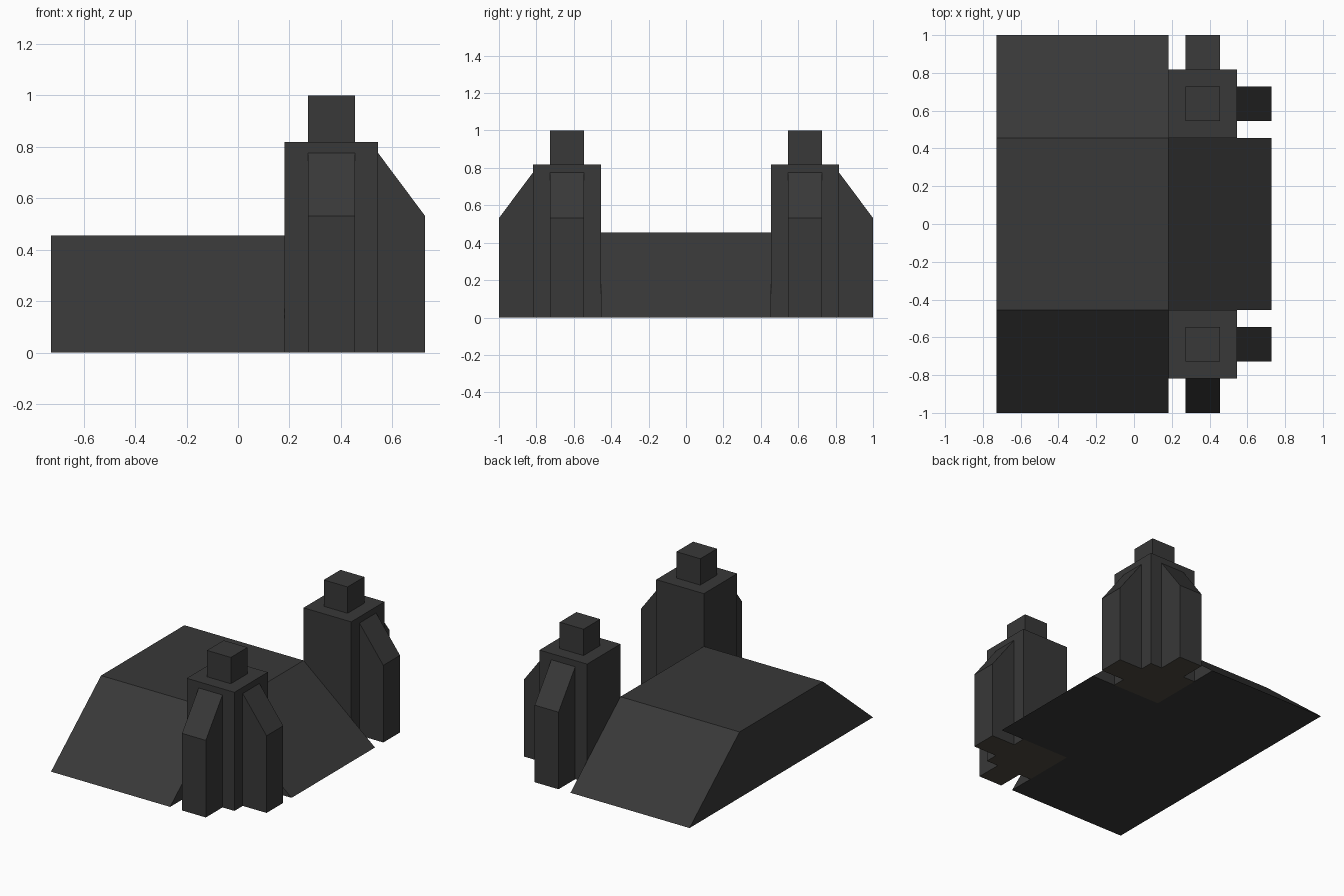
import bpy, bmesh

if "Cube" in bpy.data.objects:
    bpy.data.objects.remove(bpy.data.objects["Cube"])

U = 1 / 11  # modelling grid


def material(name, rgb):
    m = bpy.data.materials.new(name)
    m.diffuse_color = (*rgb, 1)
    m.use_nodes = True
    m.node_tree.nodes["Principled BSDF"].inputs["Base Color"].default_value = m.diffuse_color
    return m


stone = material("charcoal stone", (0.04, 0.04, 0.04))
base = material("brown underside", (0.075, 0.066, 0.05))


def build(name, bm, underside=False):
    bmesh.ops.recalc_face_normals(bm, faces=bm.faces)
    me = bpy.data.meshes.new(name)
    bm.to_mesh(me)
    bm.free()
    me.materials.append(stone)
    me.materials.append(base)
    for p in me.polygons:
        p.material_index = int(underside and p.normal.z < -0.9)
    ob = bpy.data.objects.new(name, me)
    bpy.context.collection.objects.link(ob)


def prism(name, profile, place, a, b, underside=False):
    """Extrude a profile of (u, z) from a to b; place maps (u, w, z) to xyz."""
    bm = bmesh.new()
    ends = [[bm.verts.new([c * U for c in place(u, w, z)]) for u, z in profile] for w in (a, b)]
    for loop in ends:
        bm.faces.new(loop)
    n = len(profile)
    for i in range(n):
        j = (i + 1) % n
        bm.faces.new((ends[0][i], ends[0][j], ends[1][j], ends[1][i]))
    build(name, bm, underside)


along_x = lambda u, w, z: (u, w, z)  # profile in xz
along_y = lambda u, w, z: (w, u, z)  # profile in yz

# Raised platform with ramps on both ends, and a third ramp to the right
prism("platform_with_side_ramps", [(-11, 0), (11, 0), (5, 5), (-5, 5)], along_y, -8, 2)
prism("right_ramp", [(2, 0), (8, 0), (2, 5)], along_x, -5, 5)

# Two corner towers, each with a cap block and two sloped buttresses
for side, s in (("front", -1), ("back", 1)):
    prism(side + "_tower", [(2, 0), (6, 0), (6, 9), (2, 9)], along_x, 5 * s, 9 * s, True)
    prism(side + "_tower_cap", [(3, 9), (5, 9), (5, 11), (3, 11)], along_x, 6 * s, 8 * s)
    prism(side + "_right_buttress", [(6, 0), (8, 0), (8, 5.85), (6, 8.53)],
          along_x, 6 * s, 8 * s, True)
    prism(side + "_outer_buttress",
          [(9 * s, 0), (11 * s, 0), (11 * s, 5.85), (9 * s, 8.53)], along_y, 3, 5, True)
